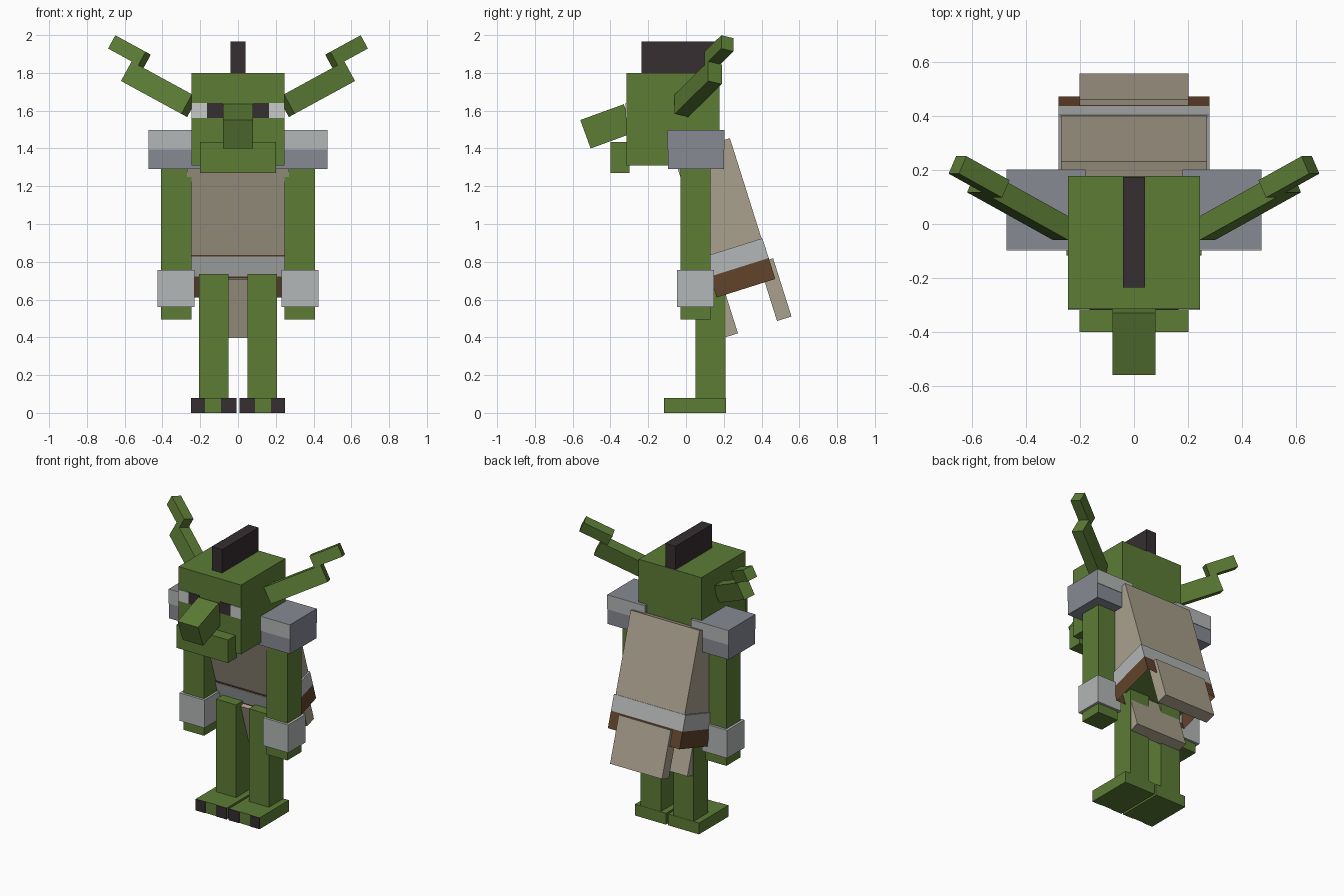
import bpy, bmesh, math
from mathutils import Matrix, Vector

if "Cube" in bpy.data.objects:
    bpy.data.objects.remove(bpy.data.objects["Cube"])


def srgb(r, g, b):
    f = lambda c: c / 12.92 if c <= 0.04045 else ((c + 0.055) / 1.055) ** 2.4
    return tuple(f(v / 255) for v in (r, g, b)) + (1.0,)


def material(name, rgb):
    m = bpy.data.materials.new(name)
    m.diffuse_color = srgb(*rgb)
    m.use_nodes = True
    m.node_tree.nodes["Principled BSDF"].inputs["Base Color"].default_value = m.diffuse_color
    return m


GREEN = material("green_skin", (92, 124, 53))
DARK = material("dark_hair", (54, 46, 49))
TAN = material("tan_cloth", (170, 161, 142))
LIGHT = material("light_grey", (180, 183, 183))
STEEL = material("blue_grey", (135, 138, 148))
BROWN = material("brown_leather", (98, 67, 43))
WHITE = material("eye_white", (200, 202, 202))


def box(name, lo, hi, mat, frame=None, mirror=False, open_bottom=False):
    """Box between two corners, optionally placed in a tilted frame; mirror adds the -x twin."""
    for sx in ((1, -1) if mirror else (1,)):
        bm = bmesh.new()
        bmesh.ops.create_cube(bm, size=1)
        lo_v, hi_v = Vector(lo), Vector(hi)
        for v in bm.verts:
            p = Vector(lo_v[i] + (v.co[i] + 0.5) * (hi_v[i] - lo_v[i]) for i in range(3))
            if frame:
                p = frame @ p
            v.co = (p.x * sx, p.y, p.z)
        bmesh.ops.recalc_face_normals(bm, faces=bm.faces)
        if open_bottom:
            low = min(bm.faces, key=lambda f: f.normal.z)
            bmesh.ops.delete(bm, geom=[low], context='FACES_ONLY')
        side = ("_right" if sx > 0 else "_left") if mirror else ""
        me = bpy.data.meshes.new(name + side)
        bm.to_mesh(me)
        bm.free()
        me.materials.append(mat)
        bpy.context.collection.objects.link(bpy.data.objects.new(name + side, me))


def tilt(y, z, degrees):
    return Matrix.Translation((0, y, z)) @ Matrix.Rotation(math.radians(degrees), 4, 'X')


# Legs and feet with dark toes
box("leg", (0.05, 0.05, 0.04), (0.207, 0.21, 0.735), GREEN, mirror=True)
box("foot", (0.008, -0.113, 0), (0.25, 0.212, 0.08), GREEN, mirror=True)
box("inner_toe", (0.008, -0.117, 0), (0.09, -0.112, 0.08), DARK, mirror=True)
box("outer_toe", (0.175, -0.117, 0), (0.25, -0.112, 0.08), DARK, mirror=True)

# Arms, cuffs and shoulder guards with a light band front and back
box("arm", (0.245, -0.03, 0.495), (0.407, 0.13, 1.4), GREEN, mirror=True)
box("cuff", (0.23, -0.047, 0.56), (0.425, 0.147, 0.757), LIGHT, mirror=True)
box("shoulder_guard", (0.18, -0.095, 1.29), (0.474, 0.2, 1.497), STEEL, mirror=True)
for label, y in (("front", -0.098), ("back", 0.198)):
    box("shoulder_band_" + label, (0.18, y, 1.395), (0.474, y + 0.005, 1.497), LIGHT, mirror=True)

# Head, crest, jaw
box("head", (-0.245, -0.315, 1.31), (0.245, 0.178, 1.80), GREEN)
box("crest", (-0.04, -0.235, 1.79), (0.04, 0.174, 1.965), DARK)
box("jaw", (-0.202, -0.4, 1.27), (0.202, -0.3, 1.433), GREEN)

# Drooping nose
box("nose", (-0.08, 0, 0), (0.08, 0.245, 0.16), GREEN, tilt(-0.505, 1.40, 20))

# Eyes as thin plates
box("eye_white", (0.165, -0.319, 1.56), (0.245, -0.312, 1.64), WHITE, mirror=True)
box("pupil", (0.08, -0.319, 1.56), (0.165, -0.312, 1.64), DARK, mirror=True)

# Ears, swept back and raised: x along the ear, y thickness, z height
ear = (Matrix.Translation((0.30, -0.06, 1.583))
       @ Matrix.Rotation(math.radians(-28.6), 4, 'Y')
       @ Matrix.Rotation(math.radians(26), 4, 'Z'))
box("ear", (0, 0, 0), (0.405, 0.08, 0.118), GREEN, ear, mirror=True)
box("ear_tip", (0.36, 0, 0.118), (0.563, 0.072, 0.198), GREEN, ear, mirror=True)

# Hunched torso in a frame leaning forward; origin at the back of the belt's top edge
torso = tilt(0.40, 0.923, 17.5)
box("robe", (-0.27, -0.312, -0.02), (0.27, 0, 0.557), TAN, torso)
box("torso_underside", (-0.245, -0.29, -0.15), (0.245, -0.025, -0.02), GREEN, torso)
box("belt", (-0.28, -0.32, -0.11), (0.28, 0.005, 0), LIGHT, torso)
box("belt_trim", (-0.27, -0.317, 0), (0.27, -0.311, 0.008), BROWN, torso)
box("skirt", (-0.28, -0.32, -0.226), (0.28, 0.005, -0.11), BROWN, torso, open_bottom=True)

# Hanging cloths front and back
box("back_cloth", (-0.203, -0.053, -0.441), (0.203, 0.027, -0.118), TAN, torso)
box("front_cloth", (-0.203, -0.35, -0.441), (0.203, -0.27, -0.118), TAN, torso)
